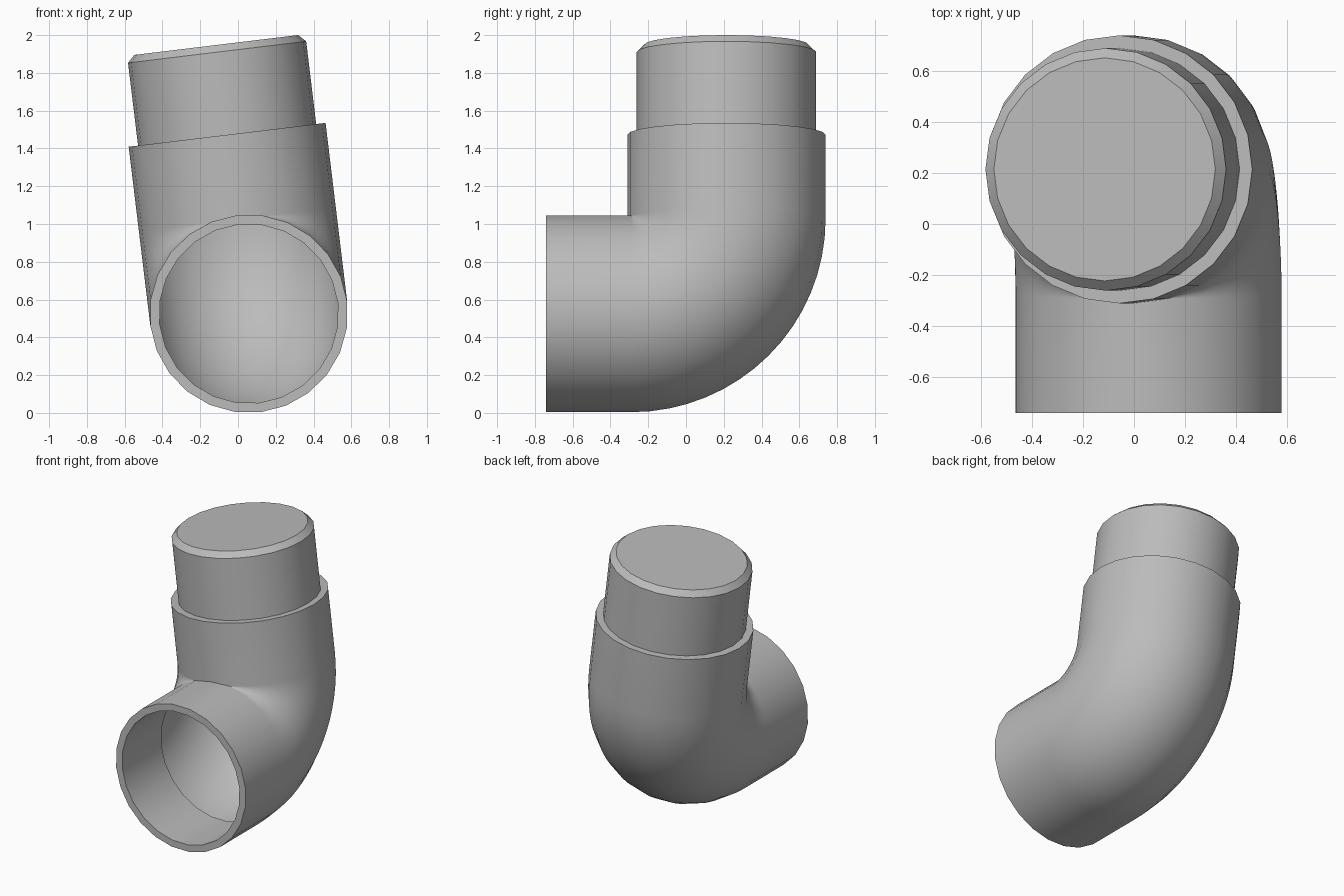
import bpy, bmesh, math
from mathutils import Vector

cube = bpy.data.objects.get("Cube")
if cube:
    bpy.data.objects.remove(cube)

SIDES = 24
LEAN = math.radians(6.9)
OUTER, INNER, RIM = 0.525, 0.475, 0.437
BEND = 0.505
BEND_STEPS = 16

# Axes: the socket runs along y, the spigot along the leaning direction
along = Vector((0, 1, 0))
up = Vector((-math.sin(LEAN), 0, math.cos(LEAN)))
side = Vector((math.cos(LEAN), 0, math.sin(LEAN)))
corner = Vector((0.057, 0.214, 0.525))
mouth = -0.954

grey = bpy.data.materials.new("pipe_grey")
grey.use_nodes = True
colour = (0.5, 0.5, 0.5, 1)
grey.diffuse_color = colour
grey.node_tree.nodes["Principled BSDF"].inputs["Base Color"].default_value = colour

# Stations along the pipe: centre, axis, radius
stations = [
    (corner - along * BEND, along, INNER),          # inner end of socket sleeve
    (corner + along * mouth, along, INNER),         # mouth, inside
    (corner + along * mouth, along, OUTER),         # mouth, outside
]
pivot = corner - along * BEND + up * BEND
for i in range(BEND_STEPS + 1):                     # quarter bend
    t = math.pi / 2 * i / BEND_STEPS
    centre = pivot + BEND * (along * math.sin(t) - up * math.cos(t))
    stations.append((centre, along * math.cos(t) + up * math.sin(t), OUTER))
for height, radius in ((0.954, OUTER), (0.954, INNER), (1.395, INNER), (1.433, RIM)):
    stations.append((corner + up * height, up, radius))  # shoulder, spigot, chamfer

# Skin the stations with rings and close the spigot end
bm = bmesh.new()
rings = []
for centre, axis, radius in stations:
    across = side.cross(axis)
    ring = []
    for k in range(SIDES):
        a = math.tau * k / SIDES
        ring.append(bm.verts.new(centre + radius * (side * math.cos(a) + across * math.sin(a))))
    rings.append(ring)
for low, high in zip(rings, rings[1:]):
    for k in range(SIDES):
        n = (k + 1) % SIDES
        bm.faces.new((low[k], low[n], high[n], high[k]))
bm.faces.new(rings[-1])
bmesh.ops.recalc_face_normals(bm, faces=bm.faces)

mesh = bpy.data.meshes.new("pipe_elbow")
bm.to_mesh(mesh)
bm.free()
mesh.materials.append(grey)
elbow = bpy.data.objects.new("pipe_elbow", mesh)
bpy.context.collection.objects.link(elbow)

bpy.ops.object.select_all(action='DESELECT')
elbow.select_set(True)
bpy.context.view_layer.objects.active = elbow
bpy.ops.object.shade_smooth_by_angle(angle=math.radians(30))
